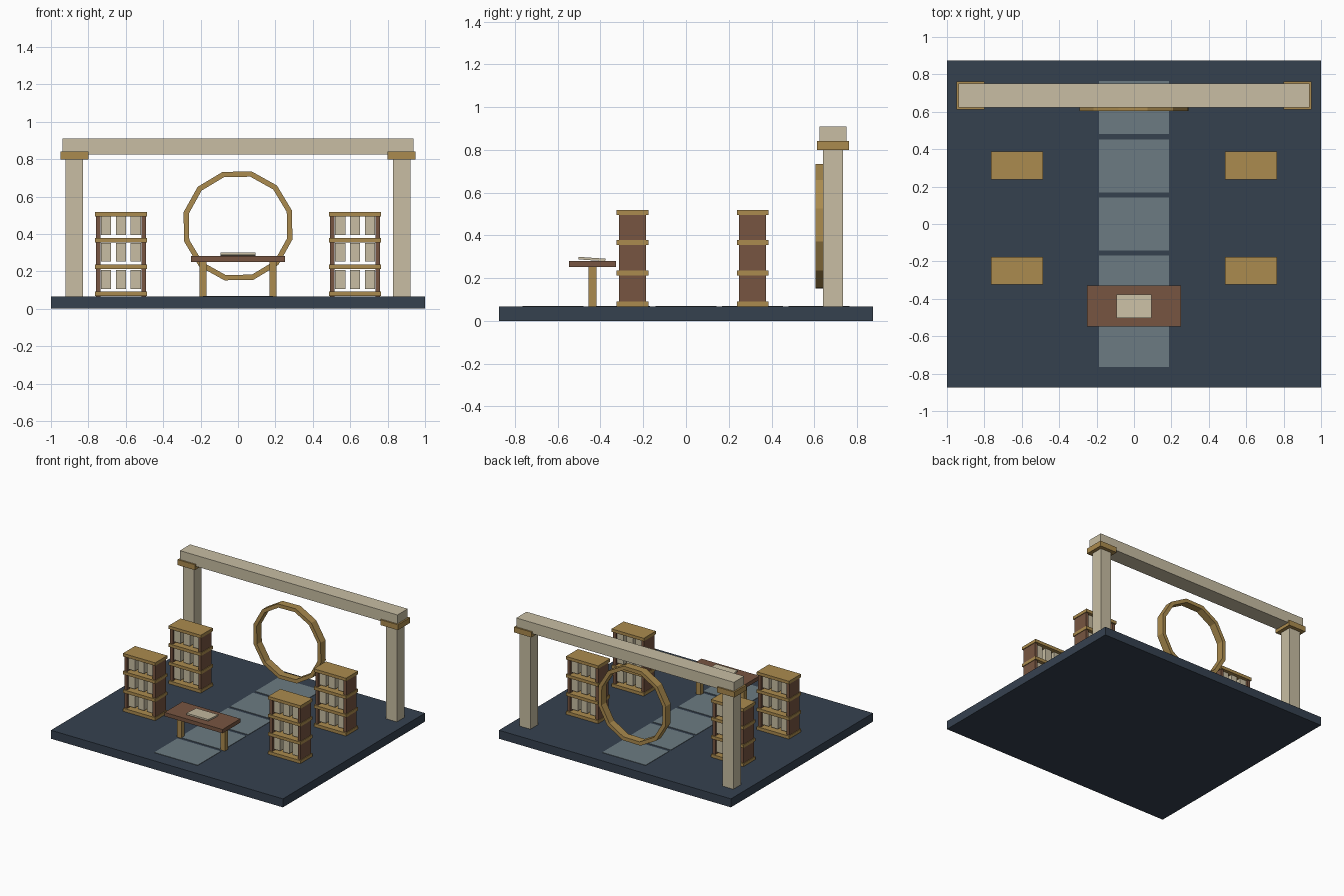
import bpy, bmesh, math

if "Cube" in bpy.data.objects:
    bpy.data.objects.remove(bpy.data.objects["Cube"])


def material(name, hex_colour):
    def linear(c):
        c /= 255
        return c / 12.92 if c <= 0.04045 else ((c + 0.055) / 1.055) ** 2.4
    m = bpy.data.materials.new(name)
    m.diffuse_color = (*[linear(int(hex_colour[i:i + 2], 16)) for i in (0, 2, 4)], 1)
    m.use_nodes = True
    m.node_tree.nodes["Principled BSDF"].inputs["Base Color"].default_value = m.diffuse_color
    return m


SLATE = material("dark slate", "35414F")
STONE = material("grey stone", "6C7B82")
CREAM = material("cream", "C8BEA3")
GOLD = material("golden wood", "AB8B4E")
BROWN = material("brown wood", "775541")


def finish(name, bm, mat):
    bmesh.ops.recalc_face_normals(bm, faces=bm.faces)
    me = bpy.data.meshes.new(name)
    bm.to_mesh(me)
    bm.free()
    me.materials.append(mat)
    ob = bpy.data.objects.new(name, me)
    bpy.context.collection.objects.link(ob)
    return ob


def box(name, centre, size, mat, tilt=0.0):
    bm = bmesh.new()
    bmesh.ops.create_cube(bm, size=1)
    for v in bm.verts:
        v.co = [a * b for a, b in zip(v.co, size)]
    ob = finish(name, bm, mat)
    ob.location = centre
    ob.rotation_euler.x = tilt
    return ob


def span(name, x, y, z0, z1, sx, sy, mat):
    return box(name, (x, y, (z0 + z1) / 2), (sx, sy, z1 - z0), mat)


FLOOR = 0.066

# Floor slab and path tiles
span("floor", 0, 0, 0, FLOOR, 2, 1.75, SLATE)
for i in range(5):
    span("path_tile", 0, -0.622 + 0.311 * i, FLOOR - 0.004, FLOOR + 0.003, 0.375, 0.284, STONE)

# Gateway: posts, caps and beam
GATE_Y = 0.687
for s in (-1, 1):
    span("gate_post", s * 0.875, GATE_Y, FLOOR, 0.805, 0.094, 0.094, CREAM)
    span("gate_cap", s * 0.875, GATE_Y, 0.799, 0.841, 0.15, 0.15, GOLD)
span("gate_beam", 0, GATE_Y, 0.824, 0.91, 1.876, 0.126, CREAM)

# Twelve-sided ring
bm = bmesh.new()
SIDES = 12
loops = []
for i in range(SIDES):
    a = math.radians(16 + 360 / SIDES * i)
    loops.append([bm.verts.new((r * math.cos(a), y, 0.443 + r * math.sin(a)))
                  for r, y in ((0.3, 0.605), (0.3, 0.665), (0.271, 0.665), (0.271, 0.605))])
for i in range(SIDES):
    p, q = loops[i], loops[(i + 1) % SIDES]
    for k in range(4):
        n = (k + 1) % 4
        bm.faces.new((p[k], p[n], q[n], q[k]))
finish("moon_ring", bm, GOLD)

# Bookcases
for x in (-0.626, 0.626):
    for y in (-0.25, 0.312):
        for s in (-1, 1):
            span("bookcase_side", x + s * 0.122, y, FLOOR, 0.5, 0.024, 0.126, BROWN)
        for z in (0.079, 0.2235, 0.3665, 0.506):
            box("bookcase_shelf", (x, y, z), (0.278, 0.149, 0.024), GOLD)
        for z in (0.156, 0.302, 0.443):
            for k in (-1, 0, 1):
                box("book_bundle", (x + 0.08 * k, y, z), (0.055, 0.1, 0.1), CREAM)

# Desk with an open sheet
DESK_Y = -0.438
for s in (-1, 1):
    span("desk_leg", s * 0.188, DESK_Y, FLOOR, 0.255, 0.038, 0.038, GOLD)
span("desk_top", 0, DESK_Y, 0.251, 0.281, 0.5, 0.22, BROWN)
box("desk_sheet", (0, DESK_Y - 0.002, 0.289), (0.188, 0.125, 0.012), CREAM, math.radians(-4))
